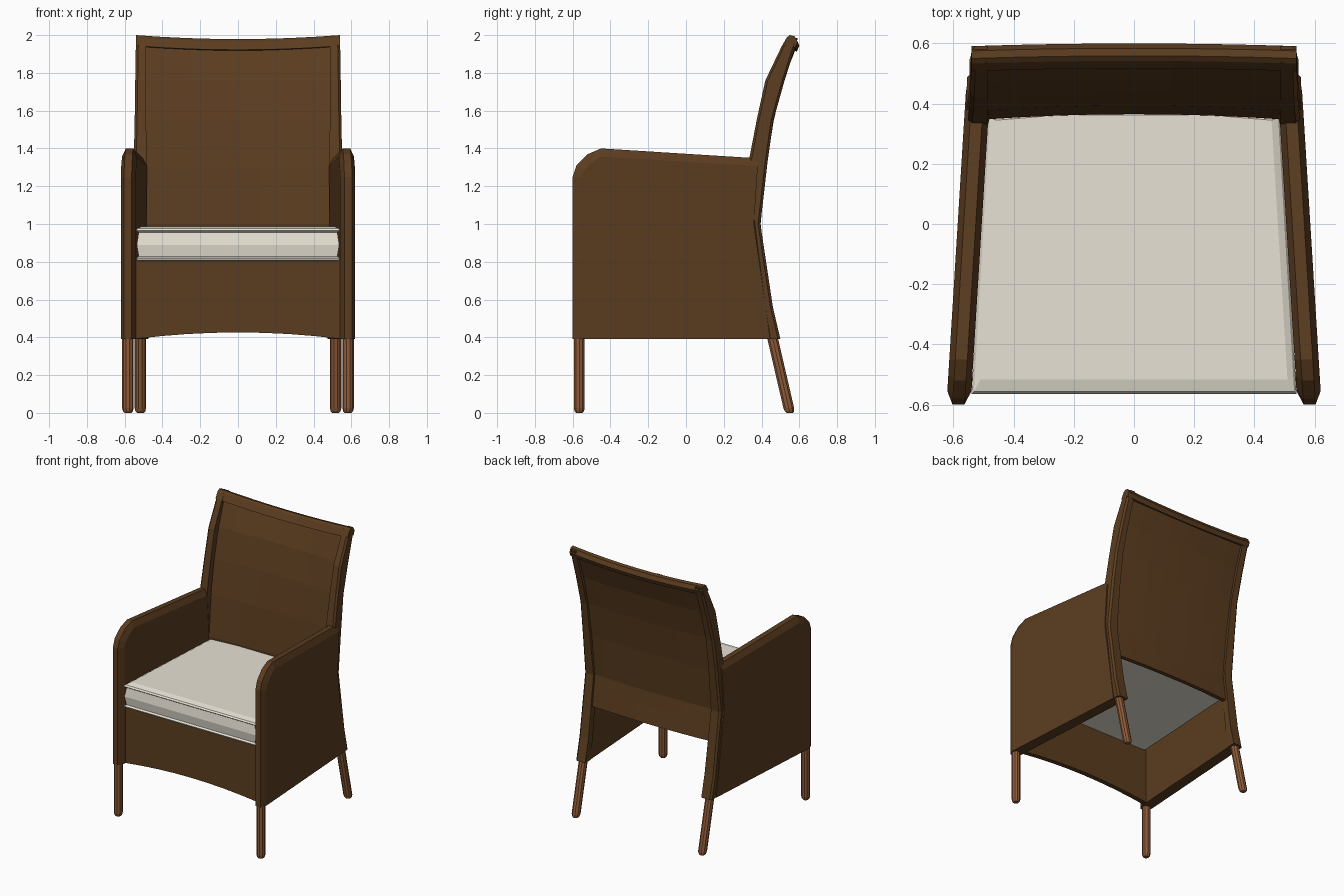
import bpy, bmesh
from math import cos, sin, tau
from mathutils import Vector

if "Cube" in bpy.data.objects:
    bpy.data.objects.remove(bpy.data.objects["Cube"])


def material(name, rgb):
    m = bpy.data.materials.new(name)
    m.diffuse_color = (*rgb, 1)
    m.use_nodes = True
    m.node_tree.nodes["Principled BSDF"].inputs["Base Color"].default_value = m.diffuse_color
    return m


WICKER = material("wicker", (0.105, 0.046, 0.014))
WOOD = material("leg_wood", (0.27, 0.105, 0.04))
CREAM = material("cushion_fabric", (0.80, 0.76, 0.66))


def make(name, verts, faces, mat):
    bm = bmesh.new()
    vs = [bm.verts.new(v) for v in verts]
    for f in faces:
        bm.faces.new([vs[i] for i in f])
    bmesh.ops.recalc_face_normals(bm, faces=bm.faces)
    me = bpy.data.meshes.new(name)
    bm.to_mesh(me)
    bm.free()
    me.materials.append(mat)
    ob = bpy.data.objects.new(name, me)
    bpy.context.collection.objects.link(ob)
    return ob


def loft(name, rings, mat):
    """Skin a list of equal-length closed rings and cap both ends."""
    n = len(rings[0])
    verts = [v for r in rings for v in r]
    faces = [(k * n + i, k * n + (i + 1) % n, (k + 1) * n + (i + 1) % n, (k + 1) * n + i)
             for k in range(len(rings) - 1) for i in range(n)]
    faces += [tuple(range(n)), tuple(range(len(verts) - n, len(verts)))]
    return make(name, verts, faces, mat)


def bow(x):
    return 1 - (x / 0.54) ** 2


# Arm panels: slab with chamfered front and top edge, splayed toward the front
RIM = [(-.60, .39), (-.60, 1.25), (-.58, 1.31), (-.52, 1.37), (-.45, 1.40), (.38, 1.348)]
INSET = [(-.555, .39), (-.555, 1.25), (-.54, 1.285), (-.50, 1.325), (-.45, 1.357), (.38, 1.307)]
TAIL = [(.36, 1.0), (.445, .39)]


def arm_panel(name, s):
    def pts(profile, off):
        return [(s * (.58 - .062 * (y + .55) + off), y, z) for y, z in profile]
    n, m = len(RIM), len(INSET + TAIL)
    verts = pts(INSET + TAIL, .04) + pts(RIM, .02) + pts(RIM, -.02) + pts(INSET + TAIL, -.04)
    o, ro, ri, i0 = 0, m, m + n, m + 2 * n
    faces = [tuple(range(m)), tuple(range(i0, i0 + m))]
    for a, b in ((o, ro), (ro, ri), (ri, i0)):
        faces += [(a + k, a + k + 1, b + k + 1, b + k) for k in range(n - 1)]
    e = n - 1
    faces.append((o + e, ro + e, ri + e, i0 + e))                 # rear of the rim
    faces += [(o + k, o + k + 1, i0 + k + 1, i0 + k) for k in range(e, m - 1)]
    faces.append((o + m - 1, o, ro, ri, i0, i0 + m - 1))          # underside
    make(name, verts, faces, WICKER)


# Back posts: rows of z, front y, rear y, inner x, outer x
POST = [(.39, .435, .50, .475, .555), (.56, .408, .46, .475, .556),
        (1.0, .352, .394, .48, .556), (1.33, .332, .432, .485, .552),
        (1.55, .374, .463, .486, .547), (1.76, .42, .522, .487, .544),
        (1.94, .506, .58, .487, .541), (1.985, .535, .592, .487, .539)]


def back_post(name, s):
    rings = []
    for z, f, r, xi, xo in POST:
        c = .013
        section = [(xi, f), (xo - c, f), (xo, f + c), (xo, r - c), (xo - c, r), (xi, r)]
        rings.append([(s * x, y, z) for x, y in section])
    loft(name, rings, WICKER)


# Round legs with a rounded foot
def leg(name, top, foot):
    top, foot = Vector(top), Vector(foot)
    rings = []
    for t, r in ((0, .018), (.02, .026), (.06, .03), (1, .03)):
        p = foot.lerp(top, t)
        rings.append([(p.x + r * cos(tau * i / 10), p.y + r * sin(tau * i / 10), p.z)
                      for i in range(10)])
    loft(name, rings, WOOD)


for side, s in (("left", -1), ("right", 1)):
    arm_panel(f"{side}_arm_panel", s)
    back_post(f"{side}_back_post", s)
    leg(f"{side}_front_leg", (s * .583, -.565, .41), (s * .583, -.565, 0))
    leg(f"{side}_rear_leg", (s * .517, .455, .41), (s * .517, .55, 0))

XS = [.54 * k / 4 for k in range(-4, 5)]

# Top rail, dipping and bowing backward at the middle
RAIL = [(.508, 1.943), (.533, 1.987), (.55, 2.0), (.575, 1.994), (.591, 1.965), (.578, 1.935)]
loft("top_rail", [[(x, y + .009 * bow(x), z - .021 * bow(x)) for y, z in RAIL] for x in XS], WICKER)

# Woven back panel, curved in both directions, open below the seat
BACK = [(.378, .775), (.360, .90), (.347, 1.0), (.376, 1.3), (.417, 1.55), (.468, 1.76), (.538, 1.96)]
section = BACK + [(y + .03, z) for y, z in reversed(BACK)]
loft("back_panel", [[(x * .93, y + .018 * bow(x), z - (.02 * bow(x) if z > 1.9 else 0))
                     for y, z in section] for x in XS], WICKER)

# Front apron with an arched lower edge
loft("front_apron", [[(x, -.545, .392 + .034 * bow(x)), (x, -.545, .81),
                      (x, -.51, .81), (x, -.51, .392 + .034 * bow(x))] for x in XS], WICKER)

# Seat cushion: tapered plan, with raised piping at top and bottom edges
rings = []
for z, d in ((.80, .03), (.808, .006), (.82, 0), (.828, .014), (.89, .004),
             (.955, .014), (.965, 0), (.977, .008), (.987, .03)):
    fy = -.565 + d * (1.6 if d == .03 else 1)
    rings.append([(-.54 + d, fy, z), (.54 - d, fy, z), (.487 - d, .355 - d / 3, z),
                  (.25, .372 - d / 3, z), (-.25, .372 - d / 3, z), (-.487 + d, .355 - d / 3, z)])
loft("seat_cushion", rings, CREAM)
